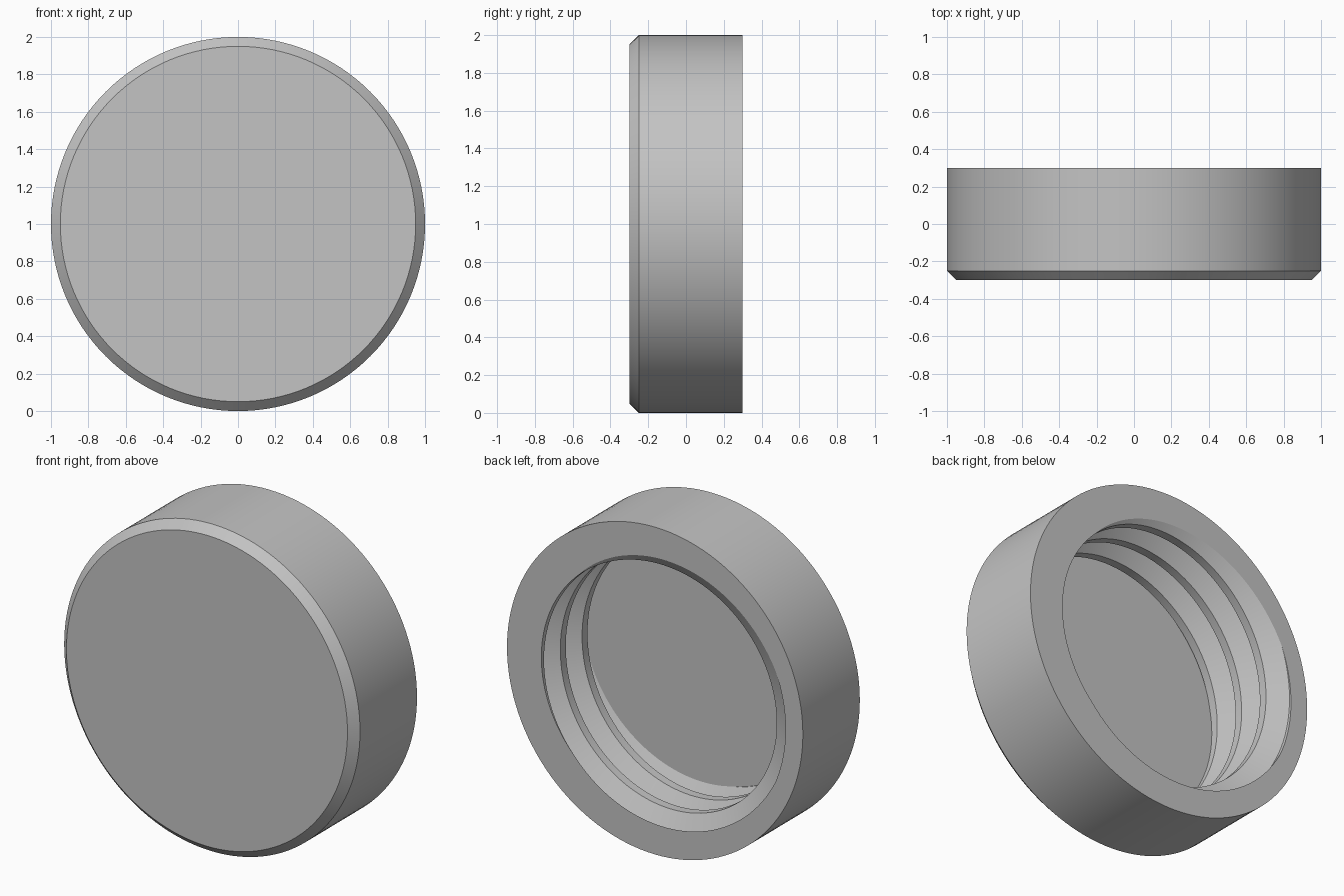
import bpy, bmesh, math

cube = bpy.data.objects.get("Cube")
if cube:
    bpy.data.objects.remove(cube, do_unlink=True)

SIDES = 128
FRONT, BACK = -0.3, 0.3          # closed face and open rim
FLOOR = BACK - 0.545             # inside of the closed end
CHAMFER = 0.05
CREST, ROOT, PITCH = 0.768, 0.883, 0.21
START = math.radians(45)         # angle where the thread crest meets the rim


def polar(r, angle, y):
    return (r * math.cos(angle), y, 1 + r * math.sin(angle))


def quad_strip(bm, a, b):
    for i in range(len(a) - 1):
        bm.faces.new((a[i], a[i + 1], b[i + 1], b[i]))


bm = bmesh.new()

# Screw thread: one pitch of the profile swept along a helix
profile = [(0, CREST), (0.25, CREST), (0.5625, ROOT), (0.6875, ROOT), (1, CREST)]
turns = 6
rows = []
for t, r in profile:
    row = []
    for i in range(SIDES * turns + 1):
        angle = 2 * math.pi * i / SIDES
        depth = PITCH * (t - 2 + i / SIDES)
        row.append(bm.verts.new(polar(r, angle + START, BACK - depth)))
    rows.append(row)
for a, b in zip(rows, rows[1:]):
    quad_strip(bm, a, b)
bmesh.ops.remove_doubles(bm, verts=bm.verts[:], dist=1e-5)

# Trim the thread flush with the rim and the floor
for y, side in ((BACK, 1), (FLOOR, -1)):
    bmesh.ops.bisect_plane(bm, geom=bm.verts[:] + bm.edges[:] + bm.faces[:], dist=1e-6,
                           plane_co=(0, y, 0), plane_no=(0, side, 0), clear_outer=True)
bmesh.ops.remove_doubles(bm, verts=bm.verts[:], dist=1e-5)


def open_edges(y):
    return [e for e in bm.edges if e.is_boundary
            and all(abs(v.co.y - y) < 1e-4 for v in e.verts)]


# Floor inside the cap
bmesh.ops.triangle_fill(bm, edges=open_edges(FLOOR), use_beauty=True, normal=(0, 1, 0))

# Outer wall, chamfer and closed front face
loops = []
for r, y in ((1, BACK), (1, FRONT + CHAMFER), (1 - CHAMFER, FRONT)):
    ring = [bm.verts.new(polar(r, 2 * math.pi * i / SIDES, y)) for i in range(SIDES)]
    loops.append(ring + ring[:1])
for a, b in zip(loops, loops[1:]):
    quad_strip(bm, a, b)
bm.faces.new(loops[-1][:-1])

# Flat rim between the outer wall and the thread
bmesh.ops.triangle_fill(bm, edges=open_edges(BACK), use_beauty=True, normal=(0, 1, 0))
bmesh.ops.recalc_face_normals(bm, faces=bm.faces[:])

mesh = bpy.data.meshes.new("threaded_cap")
bm.to_mesh(mesh)
bm.free()
cap = bpy.data.objects.new("threaded_cap", mesh)
bpy.context.collection.objects.link(cap)

# Plain grey
grey = bpy.data.materials.new("plain_grey")
grey.use_nodes = True
colour = (0.55, 0.55, 0.55, 1)
grey.diffuse_color = colour
grey.node_tree.nodes["Principled BSDF"].inputs["Base Color"].default_value = colour
mesh.materials.append(grey)

bpy.ops.object.select_all(action='DESELECT')
cap.select_set(True)
bpy.context.view_layer.objects.active = cap
bpy.ops.object.shade_smooth_by_angle(angle=math.radians(25))
